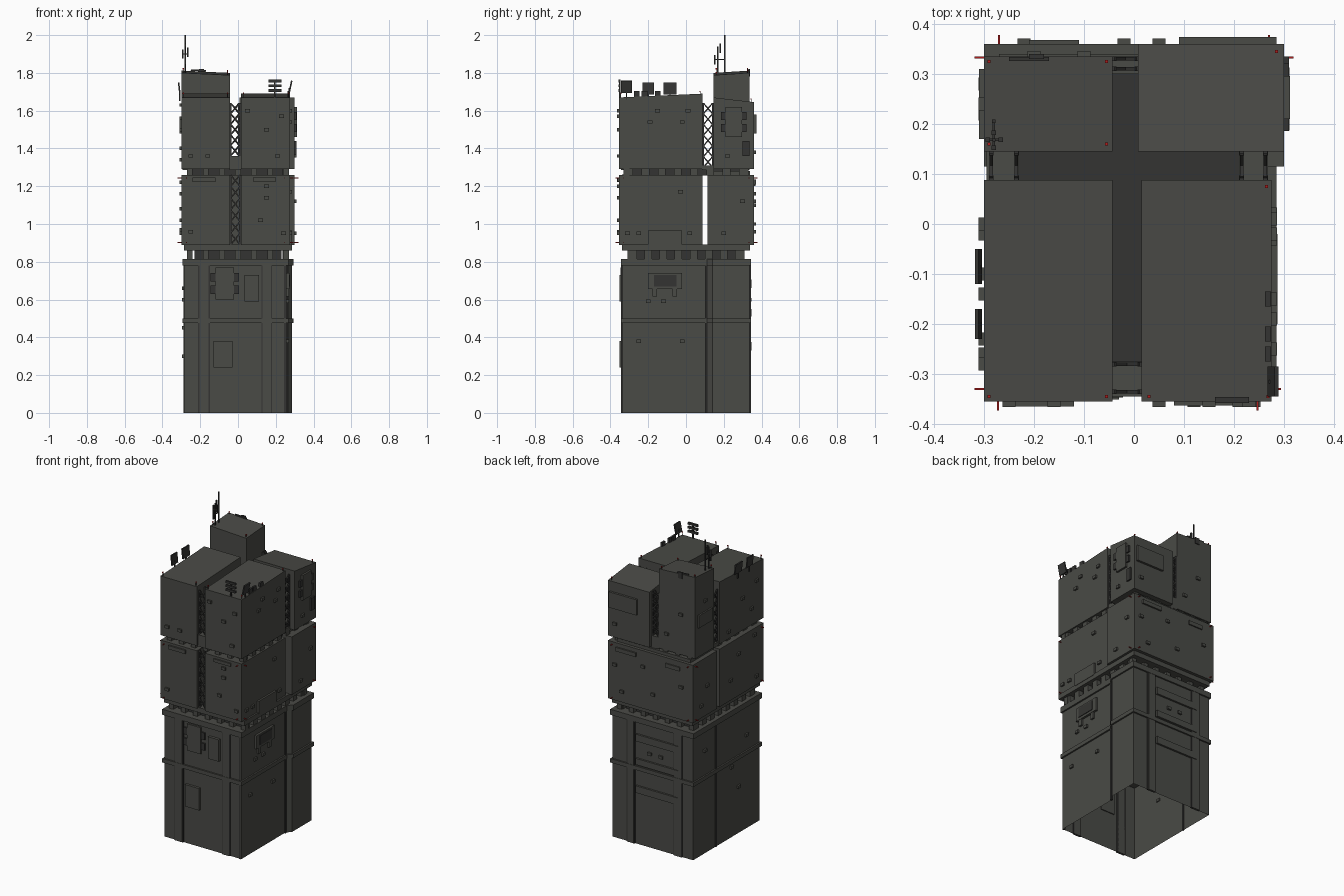
import bpy, bmesh, math
from mathutils import Vector

if "Cube" in bpy.data.objects:
    bpy.data.objects.remove(bpy.data.objects["Cube"])


def material(name, rgb):
    m = bpy.data.materials.new(name)
    m.diffuse_color = (*rgb, 1)
    m.use_nodes = True
    m.node_tree.nodes["Principled BSDF"].inputs["Base Color"].default_value = m.diffuse_color
    return m


WALL = material("concrete_grey", (0.068, 0.069, 0.061))
DARK = material("dark_metal", (0.034, 0.034, 0.032))
RED = material("warning_red", (0.45, 0.012, 0.012))


def finish(name, bm, mat):
    bmesh.ops.recalc_face_normals(bm, faces=bm.faces)
    me = bpy.data.meshes.new(name)
    bm.to_mesh(me)
    bm.free()
    me.materials.append(mat)
    ob = bpy.data.objects.new(name, me)
    bpy.context.collection.objects.link(ob)
    return ob


def box(name, x, y, z, mat=WALL, slope=(0, 0)):
    """Box from ranges; slope = roof height change along x and along y."""
    bm = bmesh.new()
    bmesh.ops.create_cube(bm, size=1)
    for v in bm.verts:
        i, j, k = (int(c > 0) for c in v.co)
        v.co = (x[i], y[j], z[k] + k * (i * slope[0] + j * slope[1]))
    return finish(name, bm, mat)


def prism(name, pts, z0, z1, mat=WALL, bottom=True):
    bm = bmesh.new()
    lo = [bm.verts.new((*p, z0)) for p in pts]
    hi = [bm.verts.new((*p, z1)) for p in pts]
    n = len(pts)
    for i in range(n):
        bm.faces.new((lo[i], lo[(i + 1) % n], hi[(i + 1) % n], hi[i]))
    bm.faces.new(hi)
    if bottom:
        bm.faces.new(lo[::-1])
    return finish(name, bm, mat)


def bar(name, a, b, w, mat=DARK):
    """Square bar between two points."""
    a, b = Vector(a), Vector(b)
    bm = bmesh.new()
    bmesh.ops.create_cube(bm, size=1)
    rot = (b - a).to_track_quat('Z', 'Y')
    for v in bm.verts:
        v.co = (a + b) / 2 + rot @ Vector((v.co.x * w, v.co.y * w, v.co.z * (b - a).length))
    return finish(name, bm, mat)


def plate(name, side, face, u, z, depth, mat=WALL):
    """Box standing out of a wall: side F/B (u along x) or L/R (u along y)."""
    s = 1 if side in "BR" else -1
    d = sorted((face - s * 0.006, face + s * depth))
    return box(name, u, d, z, mat) if side in "FB" else box(name, d, u, z, mat)


# Lower body: hollow, open below, with a wider rear-right bay
def footprint(g):
    return [(-.285 - g, -.335 - g), (.258 + g, -.335 - g), (.258 + g, .11), (.285 + g, .14),
            (.285 + g, .335 + g), (-.285 - g, .335 + g)]


prism("lower_body", footprint(0), 0, .80, bottom=False)
prism("middle_ledge", footprint(.010), .475, .50)
prism("upper_ledge", footprint(.010), .78, .815)
for side, f in (("F", -.335), ("B", .335)):
    for x0, x1 in ((-.205, -.155), (.13, .175)):
        plate("pilaster", side, f, (x0, x1), (0, .80), .008)
        for e in (x0, x1):
            plate("pilaster_groove", side, f, (e - .006, e + .006), (0, .80), .006, DARK)
plate("corner_groove", "F", -.335, (.244, .254), (0, .80), .005, DARK)
plate("side_groove", "R", .258, (.10, .112), (0, .80), .008, DARK)
plate("side_groove", "L", -.285, (.10, .112), (0, .80), .004, DARK)

# Panels and vents on the lower body
plate("front_panel", "F", -.335, (-.13, -.03), (.24, .38), .016)
plate("front_panel", "F", -.335, (.035, .11), (.59, .73), .018)
for z0, z1 in ((.33, .375), (.51, .55), (.66, .705)):
    plate("rear_band", "B", .335, (-.185, .114), (z0, z1), .012)
plate("side_panel", "R", .258, (-.20, -.02), (.655, .74), .014)
plate("side_panel_inset", "R", .272, (-.17, -.05), (.67, .73), .004, DARK)
for u in (-.165, -.06):
    plate("panel_foot", "R", .258, (u - .012, u + .012), (.615, .66), .012)


def vent(side, face, c, z, w, h):
    """Tabbed vent cover."""
    plate("vent_body", side, face, (c - w * .32, c + w * .32), (z - h / 2, z + h / 2), .012)
    for s in (-1, 1):
        for t in (-1, 1):
            u = sorted((c + s * w * .28, c + s * w * .5))
            plate("vent_tab", side, face, u, (z + t * h * .2 - h * .13, z + t * h * .2 + h * .13), .010, DARK)


vent("F", -.335, -.07, .685, .15, .17)
vent("R", .30, .253, 1.54, .135, .16)

# Recessed joints between the storeys, with posts round the edge
for z0, z1, hx, y0, y1 in ((.815, .865, .23, -.28, .28), (1.258, 1.292, .24, -.30, .30)):
    box("joint_core", (-hx, hx), (y0, y1), (z0, z1), DARK)
    for i in range(7):
        x = -.255 + .51 * i / 6
        for y in (y0 - .015, y1 + .015):
            box("joint_post", (x - .015, x + .015), (y - .015, y + .015), (z0, z1))
    for i in range(8):
        y = y0 + (y1 - y0) * i / 7
        for x in (-.255, .25):
            box("joint_post", (x - .015, x + .015), (y - .02, y + .02), (z0, z1))
box("middle_slab", (-.285, .285), (-.34, .34), (.86, .892))
box("upper_slab", (-.27, .25), (.115, .34), (1.25, 1.28))

# Middle storey: two front blocks and one full-width rear block
LX, RX, FY = (-.30, -.043), (.015, .275), (-.355, .088)
box("middle_front_left", LX, FY, (.89, 1.26))
box("middle_front_right", RX, FY, (.89, 1.26))
box("middle_rear", (-.30, .30), (.115, .36), (.89, 1.26))

# Top storey: four towers with sloping roofs
box("top_front_left", LX, FY, (1.292, 1.67), slope=(0, .02))
box("top_front_right", RX, FY, (1.292, 1.67), slope=(0, .02))
box("top_rear_right", (.008, .30), (.145, .36), (1.292, 1.67), slope=(0, -.025))
box("top_rear_left", LX, (.145, .335), (1.292, 1.80), slope=(-.012, .012))


# Lattice trusses in the slots between the towers
def truss(p, q, z0, z1, n):
    p, q = Vector((*p, 0)), Vector((*q, 0))
    up = Vector((0, 0, 1))
    for e in (p, q):
        bar("truss_rail", e + up * z0, e + up * z1, .009)
    for i in range(n):
        a, b = z0 + (z1 - z0) * i / n, z0 + (z1 - z0) * (i + 1) / n
        bar("truss_brace", p + up * a, q + up * b, .007)
        bar("truss_brace", q + up * a, p + up * b, .007)


for y in (-.335, -.28):
    truss((-.039, y), (.011, y), 1.36, 1.64, 5)
    truss((-.039, y), (.011, y), .89, 1.26, 6)
for y in (.31, .33):
    truss((-.039, y), (.005, y), 1.36, 1.64, 5)
for x in (-.285, -.235, .215, .262):
    truss((x, .092), (x, .141), 1.30, 1.64, 6)
box("slot_sill_front", (-.045, .017), (-.345, -.275), (1.285, 1.36))
box("slot_sill_rear", (-.045, .010), (.30, .335), (1.285, 1.36))
for x in ((-.295, -.23), (.21, .268)):
    box("slot_sill_side", x, (.086, .147), (1.285, 1.31))

# Large wall panels on the upper storeys
plate("rear_panel", "B", .36, (.09, .285), (1.48, 1.58), .014)
plate("rear_slot_panel", "B", .36, (-.21, -.11), (1.20, 1.225), .008)
plate("rear_slot_panel", "B", .36, (.10, .24), (1.21, 1.235), .010)
plate("front_slot_panel", "F", -.355, (-.24, -.12), (1.222, 1.245), .010)
plate("front_slot_panel", "F", -.355, (.08, .20), (1.225, 1.245), .008)
plate("right_low_panel", "R", .275, (-.20, -.02), (.885, .965), .012)
plate("right_rear_panel", "R", .30, (.30, .335), (1.36, 1.44), .010, DARK)
plate("left_panel", "L", -.30, (.17, .31), (1.48, 1.56), .010)

# Small air-conditioning boxes: side -> (wall, [(u, z)...])
UNITS = [
    ("F", -.355, [(-.25, 1.36), (-.16, 1.36), (.05, 1.60), (.15, 1.50), (.23, 1.57), (.21, 1.36),
                  (-.25, .96), (.15, 1.20), (.15, 1.14), (.12, 1.02), (.24, .95)]),
    ("R", .275, [(-.15, 1.60), (.01, 1.60), (-.19, 1.54), (-.02, 1.54), (-.03, 1.17), (-.31, .95),
                 (-.25, .95), (.02, .95)]),
    ("R", .30, [(.20, .95), (.30, 1.12), (.22, 1.36)]),
    ("R", .258, [(-.20, .59), (-.12, .59), (-.25, .38), (-.02, .38)]),
    ("L", -.30, [(-.28, 1.56), (-.14, 1.50), (-.23, 1.40), (0, 1.34), (.24, 1.63), (-.26, 1.22),
                 (-.10, 1.16), (.22, 1.08), (-.02, 1.02), (-.28, .95), (.28, .97)]),
    ("L", -.285, [(-.20, .60), (-.05, .45), (.22, .66), (-.12, .30)]),
    ("B", .36, [(-.02, 1.0), (.05, 1.16), (.25, 1.12), (-.22, 1.10), (.20, .96), (.25, 1.38)]),
    ("B", .335, [(-.20, 1.55), (-.10, 1.40), (-.06, .60), (.02, .60)]),
]
for side, face, spots in UNITS:
    for u, z in spots:
        plate("air_unit", side, face, (u - .013, u + .013), (z - .009, z + .009), .011)

# Roof poles with red lamps, and red sticks at the block corners
for x, y, z in ((-.29, .325, 1.80), (-.055, .325, 1.79), (-.29, .16, 1.80), (-.055, .16, 1.78),
                (-.29, -.345, 1.67), (-.055, -.345, 1.67), (.03, -.345, 1.67), (.265, .075, 1.68),
                (.285, .345, 1.64), (.268, -.345, 1.67)):
    bar("lamp_pole", (x, y, z - .01), (x, y, z + .018), .004)
    bar("roof_lamp", (x, y, z + .018), (x, y, z + .025), .006, RED)
for z in (.902, 1.243):
    for x, y in ((-.30, -.33), (.275, -.33), (-.30, .333), (.30, .333)):
        s = math.copysign(.019, x)
        bar("red_stick", (x, y, z), (x + s, y, z), .004, RED)
    for x, y in ((-.272, -.355), (.247, -.355), (-.27, .36), (.27, .36)):
        bar("red_stick", (x, y, z), (x, y + math.copysign(.018, y), z), .004, RED)

# Antenna mast cluster on the tall tower
bar("main_mast", (-.28, .205, 1.79), (-.28, .205, 2.0), .007)
bar("second_mast", (-.28, .168, 1.79), (-.28, .168, 1.94), .006)
bar("mast_cross_arm", (-.295, .168, 1.90), (-.262, .168, 1.90), .005)
bar("mast_link", (-.28, .15, 1.87), (-.28, .205, 1.87), .005)
for x, y, z in ((-.292, .168, 1.90), (-.266, .168, 1.91), (-.28, .152, 1.87), (-.28, .182, 1.93)):
    bar("aerial_element", (x, y, z - .025), (x, y, z + .025), .009)
bar("roof_rail", (-.25, .33, 1.815), (-.17, .33, 1.81), .008)
box("roof_hatch", (-.21, -.18), (.33, .34), (1.78, 1.82), DARK)

# Slatted aerial, tilted solar panels and vents on the lower roofs
bar("slat_mast", (.195, -.35, 1.66), (.195, -.35, 1.76), .008)
for z in (1.70, 1.725, 1.75):
    box("aerial_slat", (.162, .23), (-.358, -.346), (z, z + .014), DARK)
for x, y0, y1, z in ((.272, -.345, -.285, 1.70), (-.308, -.23, -.17, 1.69), (-.308, -.12, -.05, 1.69)):
    ob = box("tilted_panel", (-.004, .004), (y0, y1), (-.005, .06), DARK)
    ob.location = (x, 0, z)
    ob.rotation_euler = (0, math.radians(12 if x > 0 else -6), 0)
    bar("panel_leg", (x, (y0 + y1) / 2, z - .04), (x, (y0 + y1) / 2, z + .02), .007)
for y in (-.26, -.22, -.15):
    box("roof_vent", (.262, .274), (y - .015, y + .015), (1.66, 1.705), DARK)
